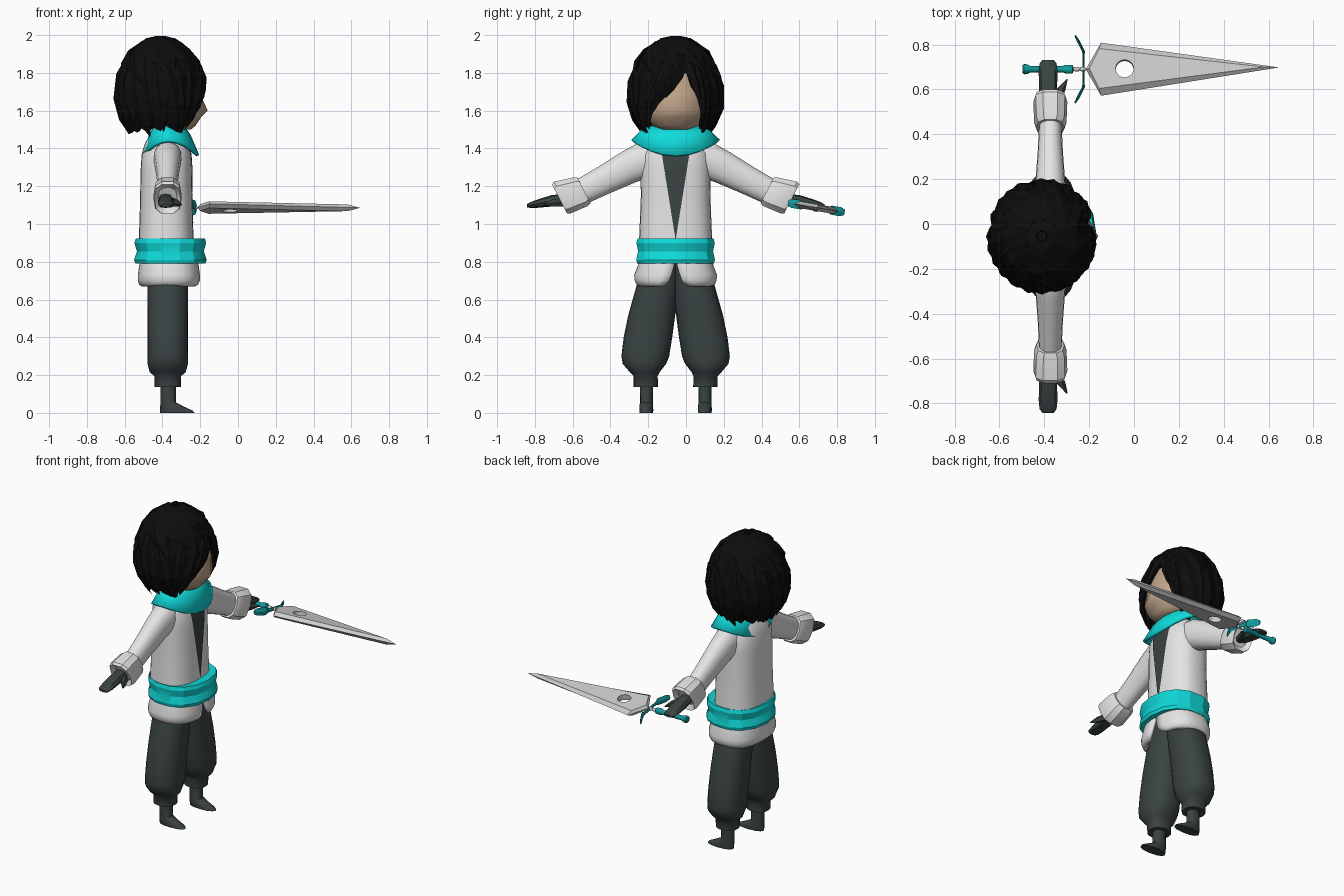
import bpy, bmesh, math, random
from mathutils import Vector, Matrix

if "Cube" in bpy.data.objects:
    bpy.data.objects.remove(bpy.data.objects["Cube"])
random.seed(4)
V = Vector
CY = -0.055          # body mid-plane; the figure looks along +x


def mat(name, r, g, b):
    m = bpy.data.materials.new(name)
    m.diffuse_color = (r, g, b, 1)
    m.use_nodes = True
    m.node_tree.nodes["Principled BSDF"].inputs["Base Color"].default_value = m.diffuse_color
    return m


WHITE = mat("jacket white", .78, .78, .78)
TEAL = mat("sash teal", .005, .70, .70)
DTEAL = mat("grip teal", .005, .33, .34)
DARK = mat("charcoal cloth", .042, .055, .055)
BLACK = mat("hair black", .004, .004, .004)
SKIN = mat("skin", .52, .37, .25)
STEEL = mat("steel", .62, .62, .62)


def make(name, verts, faces, m, smooth=None, solid=0):
    me = bpy.data.meshes.new(name)
    me.from_pydata([tuple(v) for v in verts], [], faces)
    bm = bmesh.new()
    bm.from_mesh(me)
    bmesh.ops.remove_doubles(bm, verts=bm.verts, dist=1e-5)
    bmesh.ops.recalc_face_normals(bm, faces=bm.faces)
    bm.to_mesh(me)
    bm.free()
    o = bpy.data.objects.new(name, me)
    bpy.context.collection.objects.link(o)
    me.materials.append(m)
    if smooth:
        bpy.ops.object.select_all(action='DESELECT')
        o.select_set(True)
        bpy.context.view_layer.objects.active = o
        bpy.ops.object.shade_smooth_by_angle(angle=math.radians(smooth))
    if solid:
        mod = o.modifiers.new("thickness", 'SOLIDIFY')
        mod.thickness = solid
        mod.offset = -1
    return o


def ring(c, u, v, n=16, p=2.0, gap=0):
    """Superellipse section; gap leaves an opening around the u direction."""
    pts = []
    for i in range(n):
        a = gap + (2 * math.pi - 2 * gap) * i / (n - 1) if gap else 2 * math.pi * i / n
        k, s = math.cos(a), math.sin(a)
        pts.append(V(c) + V(u) * math.copysign(abs(k) ** (2 / p), k)
                   + V(v) * math.copysign(abs(s) ** (2 / p), s))
    return pts


def loft(name, rings, m, smooth=None, closed=True, cap=True, solid=0):
    n = len(rings[0])
    faces = [(r * n + i, r * n + (i + 1) % n, (r + 1) * n + (i + 1) % n, (r + 1) * n + i)
             for r in range(len(rings) - 1) for i in range(n if closed else n - 1)]
    if cap and closed:
        faces += [tuple(range(n)), tuple(range((len(rings) - 1) * n, len(rings) * n))]
    return make(name, [v for r in rings for v in r], faces, m, smooth, solid)


def stack(secs, n, p=2.0):
    """Horizontal sections (z, x centre, x radius, y centre, y radius)."""
    return [ring((x, y, z), (rx, 0, 0), (0, ry, 0), n, p) for z, x, rx, y, ry in secs]


def lerp(keys, t):
    for (a, va), (b, vb) in zip(keys, keys[1:]):
        if (a - t) * (b - t) <= 0:
            return va + (vb - va) * (t - a) / (b - a)
    return keys[-1][1]


# jacket body, with the dark undershirt wedge on the chest
body = [(.88, .147, .195), (1.0, .142, .190), (1.15, .138, .184), (1.28, .136, .186),
        (1.37, .130, .182), (1.43, .112, .150), (1.48, .08, .10)]
loft("jacket_body", stack([(z, -.38, rx, CY, ry) for z, rx, ry in body], 28, 2.5), WHITE, 50)
rows = []
for z, rx, ry in [(.92, .1453, .193)] + body[1:6]:
    w = .072 * (z - .915) / .45
    rows.append([V((-.376 + rx * (1 - (abs(y) / ry) ** 2.5) ** .4, CY + y, z)) for y in (-w, 0, w)])
loft("undershirt_wedge", rows, DARK, 50, closed=False)

# jacket skirt, split at the front
loft("jacket_skirt", [ring((-.366, CY, z), (rx, 0, 0), (0, ry, 0), 32, 2.5, g) for z, rx, ry, g in
     [(.83, .15, .195, .01), (.78, .158, .20, .02), (.73, .165, .220, .06), (.70, .165, .217, .10),
      (.68, .158, .208, .18), (.668, .142, .19, .3)]], WHITE, 60, closed=False, solid=.02)

# sash
loft("waist_sash", stack([(z, -.358, rx, CY, ry) for z, rx, ry in
     [(.795, .165, .19), (.79, .185, .207), (.81, .192, .213), (.855, .177, .203),
      (.90, .190, .212), (.922, .183, .206), (.917, .15, .19)]], 14, 2.3), TEAL, 25)

# scarf with drooping front and back points
rings = []
for t, k in ((0, .50), (.45, .72), (1, 1)):
    r = []
    for i in range(20):
        a = 2 * math.pi * i / 20
        c, s = math.cos(a), math.sin(a)
        low = 1.445 - .08 * c * c
        r.append(V((-.37 + c * (.165 if c > 0 else .14) * k, CY + s * .235 * k,
                    1.525 + (low - 1.525) * t + .02 * math.sin(math.pi * t))))
    rings.append(r)
loft("scarf", rings, TEAL, 25, cap=False, solid=.018)
loft("neck", stack([(1.4, -.38, .07, CY, .07), (1.58, -.38, .07, CY, .07)], 12), SKIN, 40)

for s, side in ((1, "left"), (-1, "right")):
    def cross(y, z, h, wx, n, p):
        return ring((-.373, CY + s * y, z), (wx, 0, 0), (0, s * .46 * h, .89 * h), n, p)
    # sleeves and cuffs
    loft(side + "_sleeve", [cross(*q, 16, 2.2) for q in
         [(.06, 1.36, .085, .08), (.15, 1.345, .098, .074), (.25, 1.30, .088, .066),
          (.38, 1.232, .076, .056), (.51, 1.165, .068, .05)]], WHITE, 60)
    loft(side + "_cuff", [cross(*q, 10, 2.8) for q in
         [(.485, 1.178, .05, .04), (.485, 1.178, .080, .062), (.505, 1.17, .088, .072),
          (.60, 1.14, .098, .076), (.615, 1.133, .09, .07), (.59, 1.14, .06, .05)]], WHITE, 35)
    # hand and thumb
    loft(side + "_hand", [ring((-.383, CY + s * y, z), (wx, 0, 0), (0, 0, h), 8, 2.4) for y, z, h, wx in
         [(.56, 1.14, .025, .035), (.66, 1.122, .030, .040), (.73, 1.108, .022, .042),
          (.77, 1.10, .015, .038), (.787, 1.097, .008, .025)]], DARK, 35)
    loft(side + "_thumb", [ring((x, CY + s * y, z), (r, 0, 0), (0, s * .3 * r, r), 6) for x, y, z, r in
         [(-.352, .60, 1.115, .026), (-.325, .655, 1.11, .02), (-.299, .70, 1.102, .003)]], DARK, 35)
    # baggy trouser leg
    loft(side + "_trouser_leg", stack([(z, -.372, rx, CY + s * (o + i) / 2, (o - i) / 2) for z, rx, o, i in
         [(.82, .105, .17, -.03), (.68, .107, .205, -.02), (.52, .108, .250, .002), (.40, .108, .275, .018),
          (.30, .108, .287, .034), (.26, .107, .280, .05), (.215, .095, .242, .085), (.195, .071, .222, .095),
          (.138, .069, .222, .093), (.138, .03, .18, .13)]], 20, 2.3), DARK, 50)
    # ankle and pointed shoe
    loft(side + "_foot", stack([(z, (a + b) / 2, (b - a) / 2, CY + s * .155, w) for z, a, b, w in
         [(.16, -.41, -.33, .035), (.055, -.41, -.328, .034), (.035, -.412, -.29, .036),
          (.012, -.412, -.24, .037), (0, -.412, -.23, .035)]], 12, 2.2), DARK, 40)

# head: angular ellipsoid with a pointed nose line; back of the scalp is hair-coloured
head = loft("head", stack([(1.50, -.345, .095, CY, .085), (1.52, -.35, .125, CY, .12), (1.565, -.36, .165, CY, .16),
     (1.60, -.365, .18, CY, .172), (1.68, -.375, .178, CY, .175), (1.78, -.385, .165, CY, .165),
     (1.88, -.39, .12, CY, .12), (1.94, -.40, .05, CY, .05)], 18, 2.2), SKIN, 40)
for v in head.data.vertices:
    if abs(v.co.z - 1.60) < .01 and v.co.x > -.20 and abs(v.co.y - CY) < .02:
        v.co.x = -.16
head.data.materials.append(BLACK)
for f in head.data.polygons:
    f.material_index = 1 if f.center.x < -.36 else 0

# hair cap: dome whose lower edge leaves the face open
edge = [(-180, 1.475), (-100, 1.49), (-60, 1.50), (-43, 1.52), (-35, 1.60), (-10, 1.70), (14, 1.80),
        (25, 1.71), (36, 1.59), (44, 1.50), (100, 1.49), (180, 1.475)]
prof = [(2.0, 0), (1.985, .3), (1.95, .55), (1.88, .79), (1.78, .95), (1.68, .99), (1.6, .96),
        (1.53, .86), (1.47, .70), (1.38, .55)]


def dome(a, z, k=1.0):
    r = lerp(prof, z) * k
    return V((-.41 + .238 * r * math.cos(a), CY + .25 * r * math.sin(a), z))


N = 48
rings = [[] for _ in range(10)]
for i in range(N):
    d = -180 + 360 * i / N
    zb = lerp(edge, d) + (0, .03, .012)[i % 3]
    for j in range(10):
        t = j / 9
        z = zb + (1.995 - zb) * math.cos(t * math.pi / 2)
        rings[j].append(dome(math.radians(d), z, (1.0, .955, .98)[i % 3]))
loft("hair_cap", rings, BLACK, cap=False, solid=.02)


# hair locks following the dome
def lock(name, d0, z0, d1, z1, w, lift=1.0):
    out = []
    for t, k in ((0, .25), (.3, .9), (.6, 1), (.85, .6), (1, .04)):
        a = math.radians(d0 + (d1 - d0) * t)
        c = dome(a, z0 + (z1 - z0) * t, lift)
        out.append(ring(c, V((math.cos(a), math.sin(a), .2)) * .016 * k,
                        V((-math.sin(a), math.cos(a), 0)) * w * k, 4))
    loft(name, out, BLACK)


for i in range(17):                                   # sides and back
    d = 52 + i * 16
    lock("hair_lock", d - 14, random.uniform(1.82, 1.93), d + random.uniform(-4, 12),
         random.uniform(1.44, 1.52), random.uniform(.035, .05))
for i in range(9):                                    # crown swirl
    d = i * 40
    lock("crown_lock", d - 35, 1.985, d + 10, random.uniform(1.72, 1.8), .05, .99)
for d0, z0, d1, z1, w in [(20, 1.93, -12, 1.67, .035), (16, 1.92, -24, 1.63, .04), (5, 1.9, -36, 1.57, .04),
                          (-15, 1.88, -46, 1.50, .04), (18, 1.92, 33, 1.63, .03),
                          (28, 1.9, 42, 1.53, .035), (42, 1.86, 52, 1.47, .04), (-42, 1.85, -58, 1.47, .04)]:
    lock("fringe_lock", d0, z0, d1, z1, w)

# sword, modelled flat then tilted about its long axis
tilt = Matrix.Translation((0, .69, 1.087)) @ Matrix.Rotation(-.17, 4, 'X')
pts = [(-.215, 0), (-.147, .12), (.647, .008), (-.147, -.12)]
inn = [(-.200, 0), (-.155, .09), (.58, .007), (-.155, -.09)]
blade = loft("blade", [[V((x, y, -.018)) for x, y in inn], [V((x, y, 0)) for x, y in pts],
                       [V((x, y, .018)) for x, y in inn]], STEEL)
cutter = loft("hole_cutter", [ring((-.042, 0, z), (.04, 0, 0), (0, .04, 0), 20) for z in (-.1, .1)], STEEL)
cutter.hide_render = True
cutter.hide_set(True)
mod = blade.modifiers.new("hole", 'BOOLEAN')
mod.operation, mod.object, mod.solver = 'DIFFERENCE', cutter, 'EXACT'
parts = [blade, cutter]
parts.append(loft("grip", [ring((x, 0, 0), (0, r, 0), (0, 0, r), 10) for x, r in
             [(-.497, .018), (-.49, .023), (-.475, .022), (-.462, .015), (-.315, .015),
              (-.305, .02), (-.275, .02), (-.27, .012)]], DTEAL, 35))
for x in (-.255, -.228):
    parts.append(loft("blade_link", [ring((x + dx, 0, 0), (0, r, 0), (0, 0, r), 8) for dx, r in
                 [(-.015, .004), (-.007, .011), (.007, .011), (.015, .004)]], STEEL, 50))
parts.append(loft("guard", [ring((x, y, 0), (.007 * k, 0, 0), (0, 0, .024 * k), 4) for x, y, k in
             [(-.262, -.152, .6), (-.25, -.13, 1), (-.225, -.08, 1), (-.225, -.06, .5), (-.225, .06, .5),
              (-.225, .08, 1), (-.25, .13, 1), (-.262, .152, .6)]], DTEAL))
for o in parts:
    o.matrix_world = tilt
